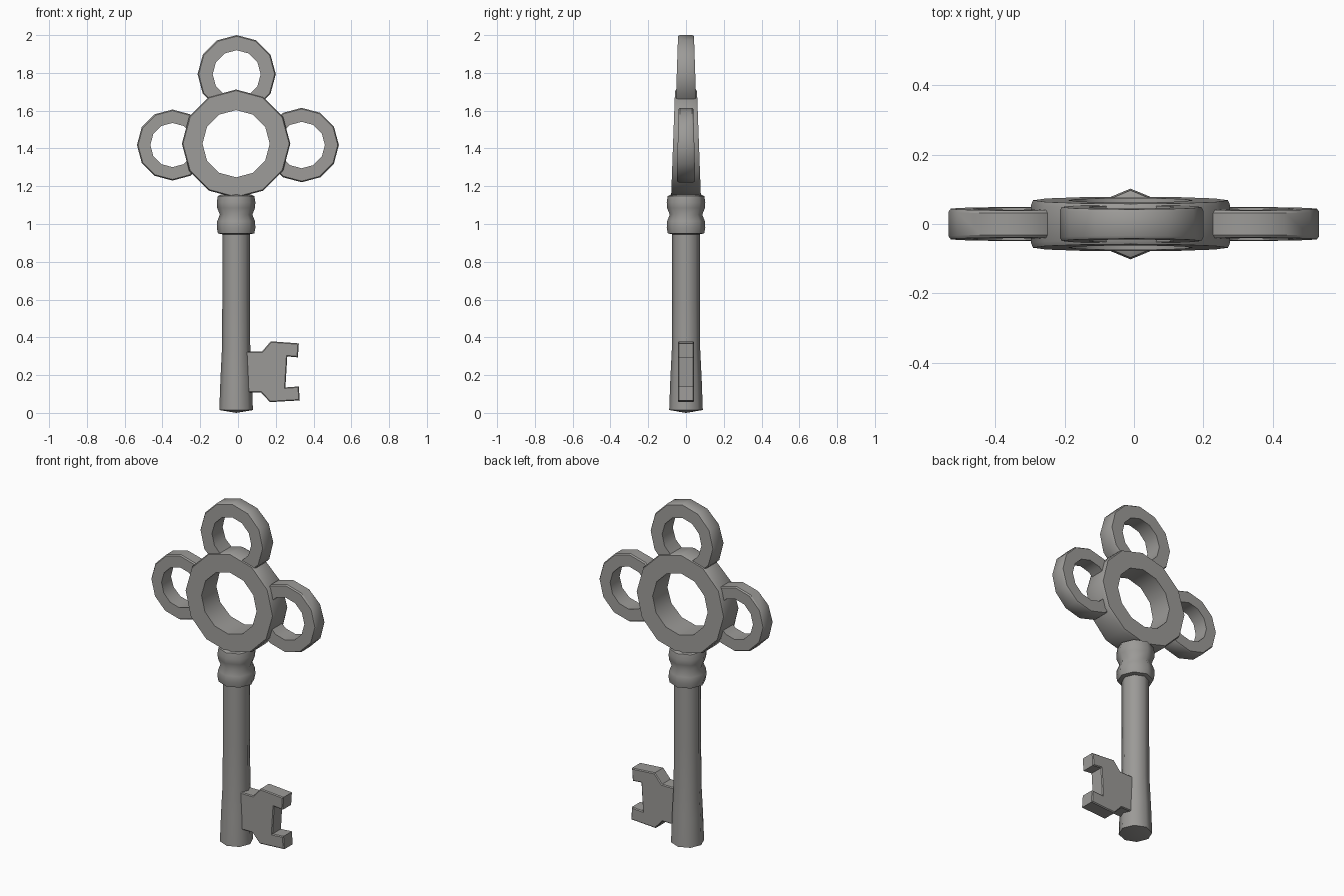
import bpy, bmesh, math

if "Cube" in bpy.data.objects:
    bpy.data.objects.remove(bpy.data.objects["Cube"])

metal = bpy.data.materials.new("warm grey metal")
metal.diffuse_color = (0.33, 0.323, 0.31, 1)
metal.use_nodes = True
metal.node_tree.nodes["Principled BSDF"].inputs["Base Color"].default_value = metal.diffuse_color
CX = -0.01  # axis of shaft and main ring


def finish(name, bm, angle=35):
    bmesh.ops.recalc_face_normals(bm, faces=bm.faces)
    me = bpy.data.meshes.new(name)
    bm.to_mesh(me)
    bm.free()
    ob = bpy.data.objects.new(name, me)
    bpy.context.collection.objects.link(ob)
    me.materials.append(metal)
    bpy.ops.object.select_all(action='DESELECT')
    ob.select_set(True)
    bpy.context.view_layer.objects.active = ob
    bpy.ops.object.shade_smooth_by_angle(angle=math.radians(angle))
    return ob


def ring(name, cx, cz, r_out, r_in, d_low, d_high, gap=None, sides=12):
    """Flat ring facing y, thinner towards the top; gap = direction (deg) left
    open where the ring is buried inside the main ring."""
    bm = bmesh.new()
    closed = gap is None
    ks = range(sides) if closed else range(1, sides)
    start = 0 if closed else math.radians(gap)
    rows = []
    for k in ks:
        a = start + 2 * math.pi * k / sides
        row = []
        for r, s in ((r_out - 0.006, -1), (r_out, -0.8), (r_out, 0.8),
                     (r_out - 0.006, 1), (r_in, 1), (r_in, -1)):
            z = r * math.sin(a)
            t = (z / r_out + 1) / 2
            d = d_low + (d_high - d_low) * t
            row.append(bm.verts.new((cx + r * math.cos(a), s * d, cz + z)))
        rows.append(row)
    pairs = list(zip(rows, rows[1:])) + ([(rows[-1], rows[0])] if closed else [])
    for a, b in pairs:
        for i in range(6):
            j = (i + 1) % 6
            bm.faces.new((a[i], a[j], b[j], b[i]))
    if not closed:
        bm.faces.new(rows[0])
        bm.faces.new(rows[-1])
    return finish(name, bm)


def lathe(name, profile, sides=8, tip=None):
    """Turned part around the shaft axis, with closed ends."""
    bm = bmesh.new()
    rows = [[bm.verts.new((CX + r * math.cos(2 * math.pi * k / sides),
                           r * math.sin(2 * math.pi * k / sides), z))
             for k in range(sides)] for r, z in profile]
    for a, b in zip(rows, rows[1:]):
        for i in range(sides):
            j = (i + 1) % sides
            bm.faces.new((a[i], a[j], b[j], b[i]))
    bm.faces.new(rows[-1])
    if tip is None:
        bm.faces.new(rows[0])
    else:
        v = bm.verts.new((CX, 0, tip))
        for i in range(sides):
            bm.faces.new((v, rows[0][i], rows[0][(i + 1) % sides]))
    return finish(name, bm, 50)


# bow: main ring with three loops
ring("main_ring", CX, 1.425, 0.287, 0.178, 0.079, 0.058)
ring("top_loop", -0.007, 1.793, 0.207, 0.127, 0.056, 0.042, gap=-90)
ring("left_loop", -0.347, 1.418, 0.188, 0.117, 0.049, 0.039, gap=0)
ring("right_loop", 0.337, 1.418, 0.197, 0.123, 0.049, 0.039, gap=180)

# shaft, flaring towards a slightly pointed foot
lathe("shaft", [(0.089, 0.015), (0.083, 0.18), (0.075, 0.34),
                (0.073, 0.6), (0.073, 1.0)], tip=0.0)

# double-bead collar
lathe("collar", [(0.07, 0.945), (0.096, 0.95), (0.102, 0.98), (0.1, 1.015),
                 (0.086, 1.05), (0.1, 1.085), (0.102, 1.115), (0.097, 1.147),
                 (0.08, 1.156)])

# bit: notched plate with a small bevel
outline = [(0.0, 0.325), (0.127, 0.325), (0.174, 0.379), (0.322, 0.368),
           (0.317, 0.294), (0.261, 0.299), (0.251, 0.135), (0.322, 0.14),
           (0.327, 0.066), (0.169, 0.057), (0.121, 0.109), (0.0, 0.109)]
bm = bmesh.new()
face = bm.faces.new([bm.verts.new((x, -0.043, z)) for x, z in outline])
ext = bmesh.ops.extrude_face_region(bm, geom=[face])
bmesh.ops.translate(bm, vec=(0, 0.086, 0),
                    verts=[g for g in ext["geom"] if isinstance(g, bmesh.types.BMVert)])
bmesh.ops.recalc_face_normals(bm, faces=bm.faces)
rim = [e for e in bm.edges if abs(e.verts[0].co.y - e.verts[1].co.y) < 1e-5]
bmesh.ops.bevel(bm, geom=rim, offset=0.005, segments=1, affect='EDGES')
finish("bit", bm)
